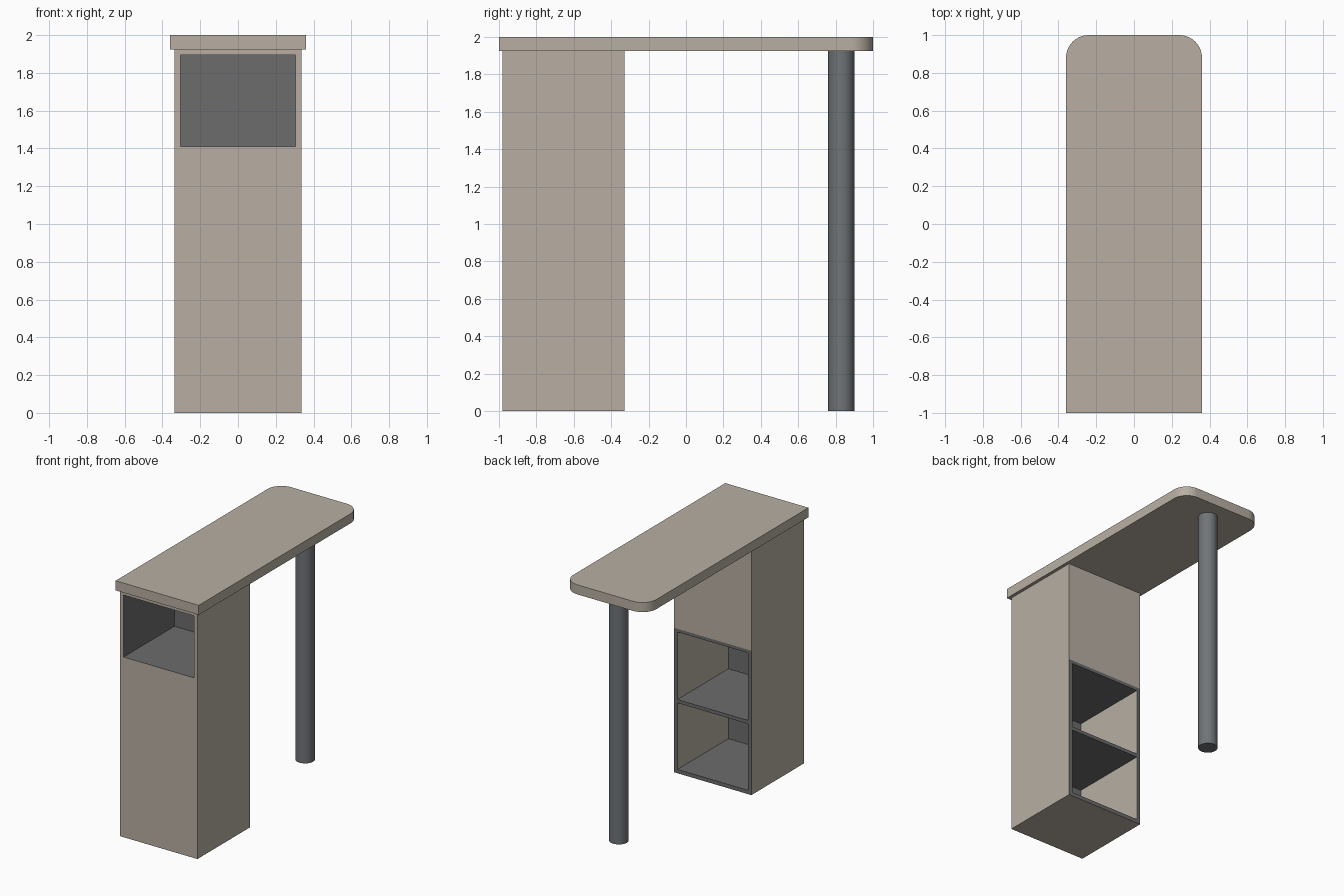
import bpy, bmesh, math
from mathutils import Vector

if "Cube" in bpy.data.objects:
    bpy.data.objects.remove(bpy.data.objects["Cube"])


def material(name, rgb):
    m = bpy.data.materials.new(name)
    m.diffuse_color = (*rgb, 1)
    m.use_nodes = True
    m.node_tree.nodes["Principled BSDF"].inputs["Base Color"].default_value = m.diffuse_color
    return m


WOOD = material("pale_wood", (0.48, 0.43, 0.37))
GREY = material("dark_grey", (0.15, 0.15, 0.15))
STEEL = material("steel", (0.16, 0.175, 0.185))


def box_bm(lo, hi):
    lo, hi = Vector(lo), Vector(hi)
    bm = bmesh.new()
    bmesh.ops.create_cube(bm, size=1)
    for v in bm.verts:
        v.co = (lo + hi) / 2 + v.co * (hi - lo)
    return bm


def make(name, bm, *mats):
    me = bpy.data.meshes.new(name)
    bm.to_mesh(me)
    bm.free()
    ob = bpy.data.objects.new(name, me)
    bpy.context.collection.objects.link(ob)
    for m in mats:
        me.materials.append(m)
    return ob


def smooth(ob):
    bpy.ops.object.select_all(action='DESELECT')
    ob.select_set(True)
    bpy.context.view_layer.objects.active = ob
    bpy.ops.object.shade_smooth_by_angle(angle=math.radians(30))


W, IN = 0.335, 0.305           # outer and inner half widths
Y0, Y1, H = -0.98, -0.33, 1.925
SHELF_TOP = 1.13

# countertop with two rounded far corners
bm = box_bm((-0.36, -1, H), (0.36, 1, 2))
corners = [e for e in bm.edges if all(v.co.y > 0.9 for v in e.verts)
           and abs(e.verts[0].co.z - e.verts[1].co.z) > 0.01]
bmesh.ops.bevel(bm, geom=corners, offset=0.12, segments=10, profile=0.5, affect='EDGES')
smooth(make("countertop", bm, WOOD))

# round support leg
bm = bmesh.new()
bmesh.ops.create_cone(bm, cap_ends=True, segments=32, radius1=0.07, radius2=0.07, depth=H)
bmesh.ops.translate(bm, verts=bm.verts, vec=(0, 0.83, H / 2))
smooth(make("support_leg", bm, STEEL))

# cabinet body, split where the grey shelf front begins
bm = box_bm((-W, Y0, 0), (W, Y1, H))
bmesh.ops.bisect_plane(bm, geom=bm.verts[:] + bm.edges[:] + bm.faces[:],
                       plane_co=(0, 0, SHELF_TOP), plane_no=(0, 0, 1))
cabinet = make("cabinet", bm, WOOD, GREY)

# front niche and two rear shelf openings
openings = [(Y0 - 0.1, Y1 - 0.02, 1.41, 1.895),
            (Y0 + 0.02, Y1 + 0.1, 0.03, 0.55),
            (Y0 + 0.02, Y1 + 0.1, 0.577, 1.105)]
bpy.context.view_layer.objects.active = cabinet
for ya, yb, za, zb in openings:
    cutter = make("opening_cutter", box_bm((-IN, ya, za), (IN, yb, zb)))
    cutter.hide_render = True
    mod = cabinet.modifiers.new("opening", 'BOOLEAN')
    mod.operation, mod.solver, mod.object = 'DIFFERENCE', 'EXACT', cutter
    bpy.ops.object.modifier_apply(modifier=mod.name)
    bpy.data.objects.remove(cutter)

# grey niche linings, shelves and shelf edges; wooden shelf sides
for p in cabinet.data.polygons:
    c, n = p.center, p.normal
    outer = (abs(c.x) > W - 0.001 or c.y < Y0 + 0.001 or c.z < 0.001 or c.z > H - 0.001)
    rear = c.y > Y1 - 0.001
    if rear:
        p.material_index = int(max(cabinet.data.vertices[i].co.z for i in p.vertices) < SHELF_TOP + 0.001)
    elif outer:
        p.material_index = 0
    else:
        p.material_index = int(c.z > SHELF_TOP or abs(n.x) < 0.5)
